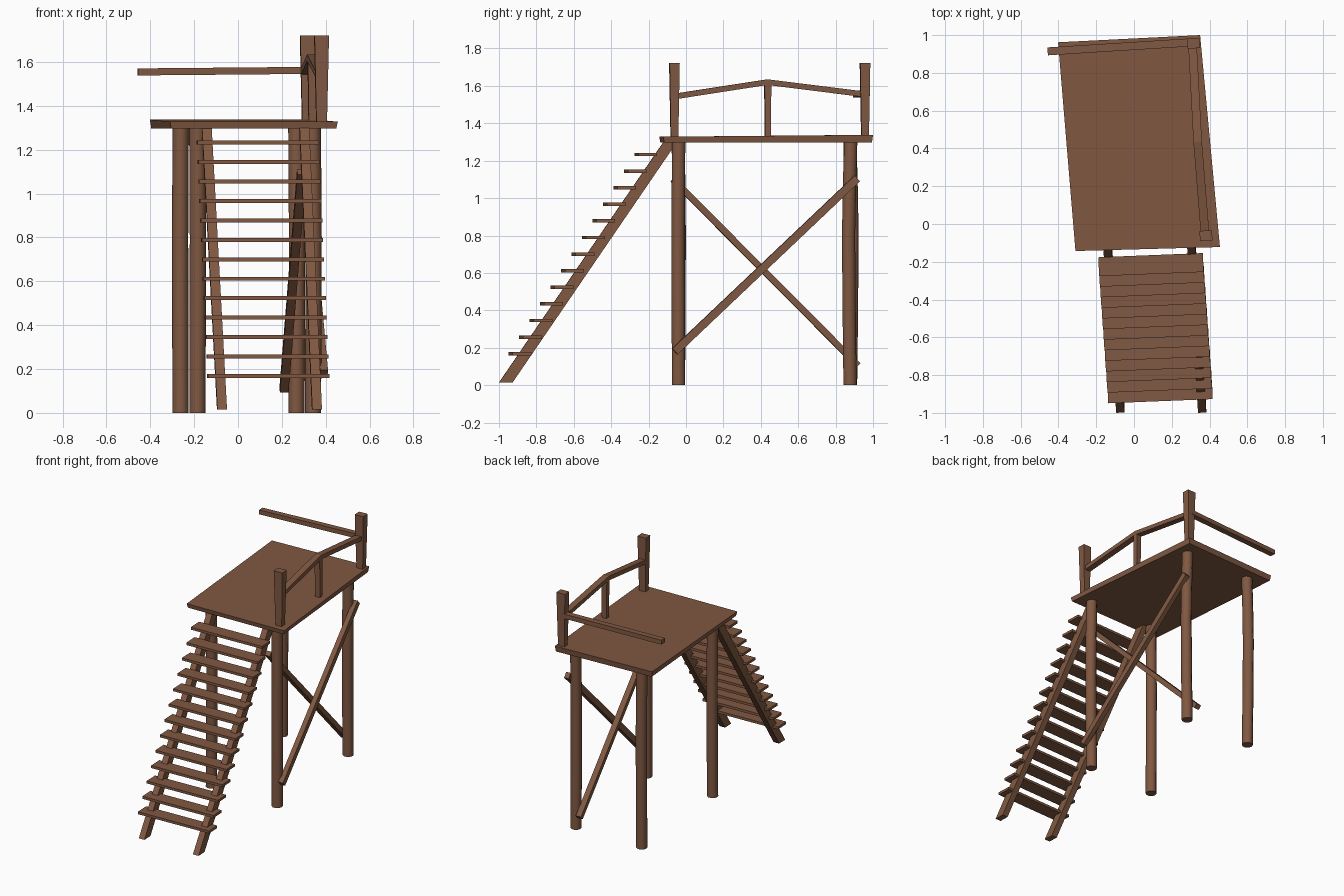
import bpy, math
from mathutils import Vector

if "Cube" in bpy.data.objects:
    bpy.data.objects.remove(bpy.data.objects["Cube"])

wood = bpy.data.materials.new("brown wood")
wood.diffuse_color = (0.216, 0.098, 0.054, 1)
wood.use_nodes = True
wood.node_tree.nodes["Principled BSDF"].inputs["Base Color"].default_value = wood.diffuse_color


def loft(name, rings, smooth=False):
    """Skin a list of equal-sized point rings and cap both ends."""
    n = len(rings[0])
    verts = [tuple(p) for r in rings for p in r]
    faces = []
    for k in range(len(rings) - 1):
        for i in range(n):
            j = (i + 1) % n
            faces.append((k * n + i, k * n + j, (k + 1) * n + j, (k + 1) * n + i))
    faces.append(tuple(reversed(range(n))))
    faces.append(tuple(range((len(rings) - 1) * n, len(rings) * n)))
    me = bpy.data.meshes.new(name)
    me.from_pydata(verts, [], faces)
    me.materials.append(wood)
    ob = bpy.data.objects.new(name, me)
    bpy.context.collection.objects.link(ob)
    if smooth:
        for p in me.polygons:
            p.use_smooth = len(p.vertices) == 4
    return ob


def rect(c, hx, hy, yaw=0.0):
    """Counter-clockwise horizontal rectangle around c."""
    c = Vector(c)
    ca, sa = math.cos(yaw), math.sin(yaw)
    return [c + Vector((x * ca - y * sa, x * sa + y * ca, 0))
            for x, y in ((-hx, -hy), (hx, -hy), (hx, hy), (-hx, hy))]


def beam(name, pts, w, h):
    """Square-section beam along points: w sideways, h upwards."""
    pts = [Vector(p) for p in pts]
    rings = []
    for i, p in enumerate(pts):
        d = (pts[min(i + 1, len(pts) - 1)] - pts[max(i - 1, 0)]).normalized()
        s = d.cross(Vector((0, 0, 1))).normalized()
        u = s.cross(d)
        rings.append([p + s * a * w / 2 + u * b * h / 2
                      for a, b in ((-1, -1), (1, -1), (1, 1), (-1, 1))])
    loft(name, rings)


# Platform: slightly skewed slab
floor = [(-0.31, -0.143), (0.455, -0.122), (0.35, 1.0), (-0.402, 0.962)]
cx, cy = 0.023, 0.424
low = [(cx + (x - cx) * 0.985, cy + (y - cy) * 0.99, 1.298) for x, y in floor]
top = [(x, y, 1.328 + 0.01 * (y > 0)) for x, y in floor]
loft("platform", [low, top])

# Legs: slightly bent logs
legs = {"front_left_leg": (-0.185, -0.04, 0.002, 0.004),
        "front_right_leg": (0.342, -0.04, 0.003, -0.003),
        "back_left_leg": (-0.262, 0.88, -0.002, 0.008),
        "back_right_leg": (0.267, 0.877, 0.002, -0.008)}
for name, (x, y, bx, by) in legs.items():
    rings = []
    for z, k in ((0, 0), (0.4, 0.6), (0.8, 1), (1.1, 0.3), (1.3, -0.5)):
        rings.append([(x + bx * k + 0.037 * math.cos(t), y + by * k + 0.037 * math.sin(t), z)
                      for t in (math.tau * i / 10 for i in range(10))])
    loft(name, rings, smooth=True)

# Crossed braces on the right side, one outside and one inside the legs
beam("outer_brace", [(0.392, -0.06, 0.18), (0.308, 0.915, 1.105)], 0.035, 0.042)
beam("inner_brace", [(0.29, -0.07, 1.10), (0.21, 0.92, 0.105)], 0.04, 0.034)

# Stair stringers with level-cut ends
for name, xb, xt in (("left_stringer", -0.073, -0.143), ("right_stringer", 0.36, 0.302)):
    loft(name, [rect((xb, -0.963, 0.015), 0.022, 0.036, 0.03),
                rect((xt, -0.083, 1.302), 0.022, 0.036, 0.03)])

# Treads
for i in range(13):
    t = i / 12
    c = Vector((0.138 - 0.048 * t, -0.888 + 0.673 * t, 0.168 + 1.065 * t))
    w = 0.277
    loft("tread_%02d" % (i + 1),
         [rect(c - Vector((0, 0, 0.009)), w, 0.05, 0.04),
          rect(c + Vector((0, 0, 0.009)), w, 0.05, 0.04)])

# Railing posts, widening upwards
for name, x, y in (("front_rail_post", 0.381, -0.062), ("back_rail_post", 0.316, 0.957)):
    loft(name, [rect((x, y, 1.325), 0.024, 0.02, 0.05),
                rect((x, y, 1.722), 0.033, 0.027, 0.05)])

# Peaked side rail with its middle support
beam("side_rail", [(0.376, -0.05, 1.545), (0.337, 0.435, 1.62), (0.31, 0.945, 1.556)], 0.045, 0.03)
loft("rail_support", [rect((0.34, 0.437, 1.325), 0.018, 0.015, 0.08),
                      rect((0.338, 0.437, 1.612), 0.02, 0.018, 0.08)])

# Back rail, open at the left end
beam("back_rail", [(-0.457, 0.914, 1.555), (0.31, 0.962, 1.562)], 0.042, 0.032)
